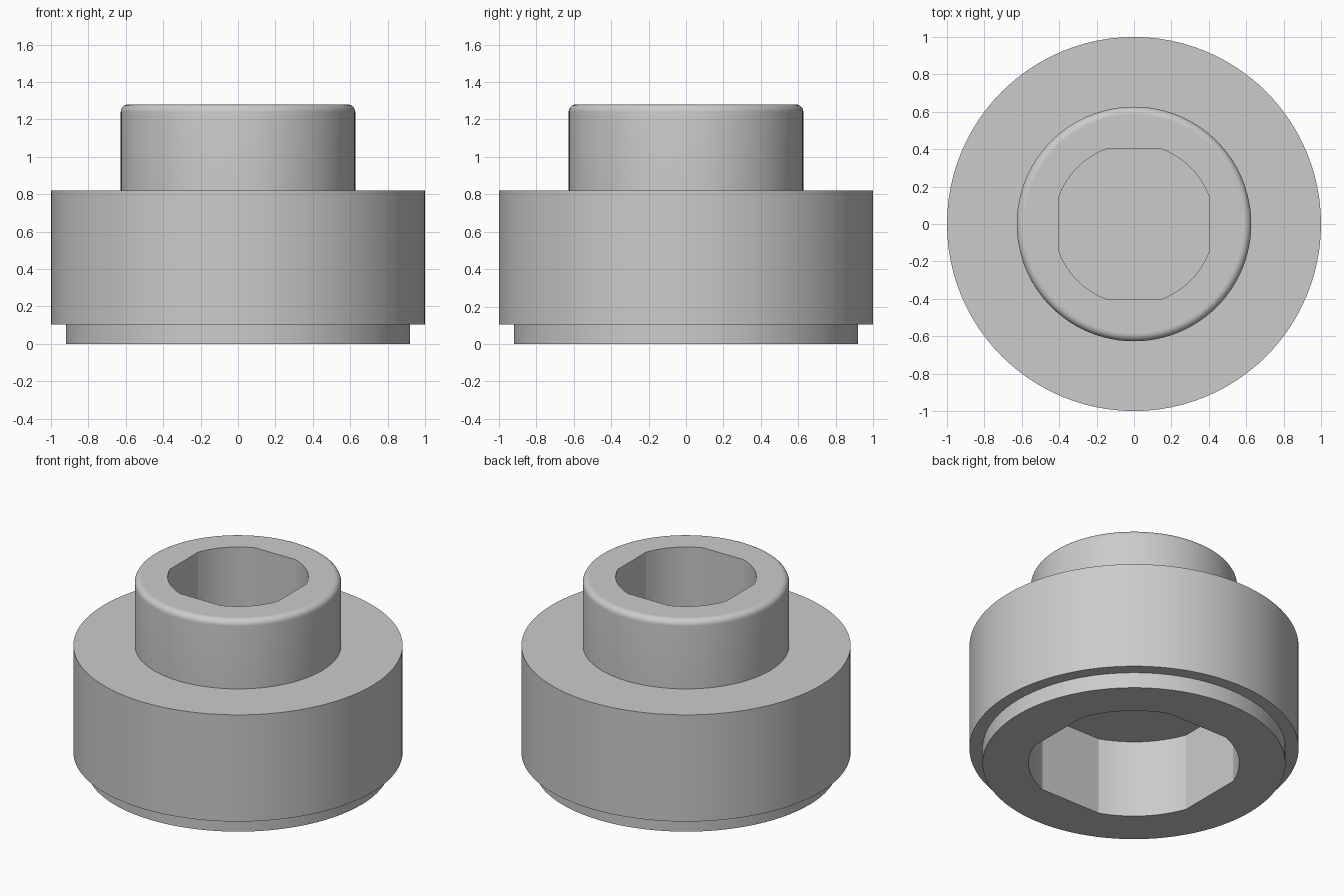
import bpy
import bmesh
from math import acos, cos, sin, pi, radians

old = bpy.data.objects.get("Cube")
if old:
    bpy.data.objects.remove(old, do_unlink=True)

SEGMENTS = 96

grey = bpy.data.materials.new("light grey plastic")
grey.use_nodes = True
grey.diffuse_color = (0.6, 0.6, 0.6, 1)
grey.node_tree.nodes["Principled BSDF"].inputs["Base Color"].default_value = (0.6, 0.6, 0.6, 1)


def loft(name, loops):
    """Join stacked closed loops of equal length and cap both ends."""
    bm = bmesh.new()
    rings = [[bm.verts.new(p) for p in loop] for loop in loops]
    n = len(rings[0])
    for low, high in zip(rings, rings[1:]):
        for i in range(n):
            j = (i + 1) % n
            bm.faces.new((low[i], low[j], high[j], high[i]))
    bm.faces.new(rings[0][::-1])
    bm.faces.new(rings[-1])
    mesh = bpy.data.meshes.new(name)
    bm.to_mesh(mesh)
    bm.free()
    mesh.materials.append(grey)
    obj = bpy.data.objects.new(name, mesh)
    bpy.context.collection.objects.link(obj)
    return obj


def circle(radius, z):
    angles = [2 * pi * i / SEGMENTS for i in range(SEGMENTS)]
    return [(radius * cos(a), radius * sin(a), z) for a in angles]


def socket_loop(radius, flat, z, steps=12):
    """Circle cut by four flats that face the axes."""
    start = acos(flat / radius)
    span = pi / 2 - 2 * start
    angles = [q * pi / 2 + start + span * i / steps
              for q in range(4) for i in range(steps + 1)]
    return [(radius * cos(a), radius * sin(a), z) for a in angles]


# Turned body: bottom collar, wide drum, stud with a rounded rim
profile = [(0.92, 0), (0.92, 0.105), (1, 0.105), (1, 0.82), (0.627, 0.82)]
round_r, top = 0.04, 1.28
for i in range(9):
    a = pi / 2 * i / 8
    profile.append((0.627 - round_r + round_r * cos(a), top - round_r + round_r * sin(a)))
body = loft("studded_round_body", [circle(r, z) for r, z in profile])

# Blind sockets in the stud and in the underside
sockets = [("stud_socket_cutter", 0.427, 0.4, 0.8, 1.5),
           ("underside_socket_cutter", 0.64, 0.6, -0.2, 0.52)]
bpy.context.view_layer.objects.active = body
for name, radius, flat, z0, z1 in sockets:
    cutter = loft(name, [socket_loop(radius, flat, z) for z in (z0, z1)])
    cutter.hide_render = True
    mod = body.modifiers.new(name, "BOOLEAN")
    mod.operation = "DIFFERENCE"
    mod.solver = "EXACT"
    mod.object = cutter
    bpy.ops.object.modifier_apply(modifier=mod.name)
    bpy.data.objects.remove(cutter, do_unlink=True)

# Smooth round walls, flat level faces
bpy.ops.object.select_all(action="DESELECT")
body.select_set(True)
bpy.ops.object.shade_smooth_by_angle(angle=radians(15))
for face in body.data.polygons:
    if abs(face.normal.z) > 0.999:
        face.use_smooth = False
